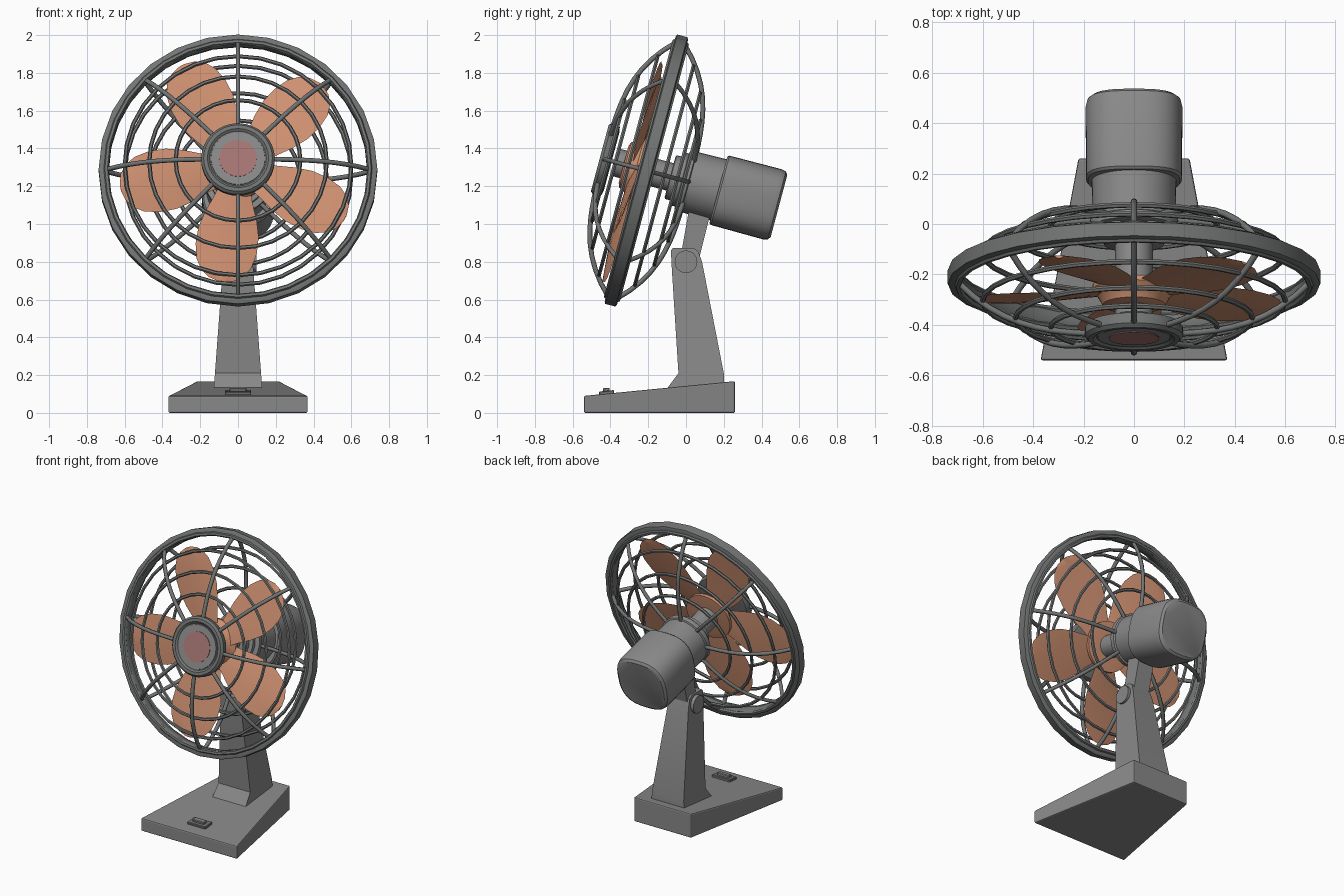
import bpy, bmesh, math
from mathutils import Matrix, Vector

if "Cube" in bpy.data.objects:
    bpy.data.objects.remove(bpy.data.objects["Cube"])


def mat(name, r, g, b):
    m = bpy.data.materials.new(name)
    m.diffuse_color = (r, g, b, 1)
    m.use_nodes = True
    m.node_tree.nodes["Principled BSDF"].inputs["Base Color"].default_value = m.diffuse_color
    return m


BODY = mat("body_grey", 0.25, 0.25, 0.25)
CAGE = mat("cage_grey", 0.17, 0.175, 0.175)
BLADE = mat("blade_copper", 0.62, 0.28, 0.165)
BADGE = mat("badge_red", 0.38, 0.18, 0.175)

# Head frame: origin at the rim centre, local y runs back along the motor axis
HEAD = Matrix.Translation((0, -0.21, 1.283)) @ Matrix.Rotation(math.radians(-15), 4, 'X')


def finish(name, bm, material, matrix=Matrix(), smooth=35):
    bmesh.ops.recalc_face_normals(bm, faces=bm.faces)
    bm.transform(matrix)
    me = bpy.data.meshes.new(name)
    bm.to_mesh(me)
    bm.free()
    me.materials.append(material)
    ob = bpy.data.objects.new(name, me)
    bpy.context.collection.objects.link(ob)
    if smooth:
        bpy.ops.object.select_all(action='DESELECT')
        ob.select_set(True)
        bpy.context.view_layer.objects.active = ob
        bpy.ops.object.shade_smooth_by_angle(angle=math.radians(smooth))
    return ob


def loft(bm, rings, closed=False, caps=True):
    vs = [[bm.verts.new(p) for p in ring] for ring in rings]
    n = len(vs[0])
    pairs = list(zip(vs, vs[1:])) + ([(vs[-1], vs[0])] if closed else [])
    for a, b in pairs:
        for i in range(n):
            j = (i + 1) % n
            bm.faces.new((a[i], a[j], b[j], b[i]))
    if caps and not closed:
        bm.faces.new(vs[0])
        bm.faces.new(vs[-1])


def lathe(name, profile, material, segs=32, closed=False, power=2):
    """Spin (radius, depth) points about the head axis; power > 2 squares the section."""
    def ring(r, y):
        pts = []
        for i in range(segs):
            a = math.tau * i / segs
            c, s = math.cos(a), math.sin(a)
            k = (abs(c) ** power + abs(s) ** power) ** (-1 / power)
            pts.append((r * k * c, y, r * k * s))
        return pts
    bm = bmesh.new()
    loft(bm, [ring(r, y) for r, y in profile], closed)
    return finish(name, bm, material, HEAD)


def tube_ring(name, radius, depth, t, material):
    pts = [(radius + t * math.cos(math.tau * i / 6), depth + t * math.sin(math.tau * i / 6)) for i in range(6)]
    return lathe(name, pts, material, 32, True)


def prism(name, profile, half_width, material, smooth=35):
    """Side profile (y, z) stretched across x; half_width(y, z) gives the taper."""
    bm = bmesh.new()
    loft(bm, [[(s * half_width(y, z), y, z) for y, z in profile] for s in (-1, 1)])
    return finish(name, bm, material, smooth=smooth)


def box(name, size, matrix, material):
    bm = bmesh.new()
    bmesh.ops.create_cube(bm, size=1)
    bm.transform(Matrix.Diagonal((*size, 1)))
    bmesh.ops.bevel(bm, geom=bm.edges[:], offset=0.004, segments=1, affect='EDGES')
    return finish(name, bm, material, matrix, 0)


# Base: wedge narrowing to the back
base = prism("base", [(-0.54, 0), (0.26, 0), (0.26, 0.168), (-0.54, 0.09)],
             lambda y, z: 0.37 - 0.15 * (y + 0.54) / 0.8, BODY, 0)
bev = base.modifiers.new("soft_edges", 'BEVEL')
bev.width, bev.segments = 0.008, 2

# Switch on the sloping top
slope = Matrix.Translation((0, -0.42, 0.102)) @ Matrix.Rotation(math.radians(5.6), 4, 'X')
box("switch_plate", (0.14, 0.08, 0.022), slope @ Matrix.Translation((0, 0, 0.004)), CAGE)
box("switch_rocker", (0.09, 0.035, 0.02), slope @ Matrix.Translation((0, 0, 0.02)), BODY)

# Stand with a flared foot, pivot and neck
prism("stand", [(-0.1, 0.13), (0.2, 0.14), (0.2, 0.21), (0.085, 0.8), (0.065, 0.855), (0.04, 0.872),
                (-0.07, 0.872), (-0.08, 0.86), (-0.075, 0.76), (-0.04, 0.21)],
      lambda y, z: 0.128 - 0.055 * (z - 0.13) / 0.74, BODY, 25)
prism("pivot_bolt", [(0.06 * math.cos(math.tau * i / 20), 0.8 + 0.06 * math.sin(math.tau * i / 20))
                     for i in range(20)], lambda y, z: 0.098, BODY)
prism("neck", [(-0.03, 0.82), (0.07, 0.82), (0.13, 1.06), (0.02, 1.1)], lambda y, z: 0.06, BODY, 0)

# Motor, front housing and shaft
lathe("motor", [(0.182, 0.395), (0.19, 0.405), (0.192, 0.69), (0.186, 0.715), (0.17, 0.727)],
      BODY, 40, power=2.8)
lathe("motor_front", [(0.11, 0.13), (0.12, 0.135), (0.12, 0.165), (0.145, 0.17), (0.145, 0.195),
                      (0.175, 0.2), (0.175, 0.23), (0.165, 0.235), (0.168, 0.4)], BODY)
lathe("shaft", [(0.065, -0.17), (0.075, -0.16), (0.075, 0.14)], BODY, 20)

# Rim around the cage
lathe("rim", [(0.725, -0.034), (0.738, -0.028), (0.738, 0.028), (0.725, 0.034),
              (0.692, 0.034), (0.685, 0.02), (0.685, -0.02), (0.692, -0.034)], CAGE, 28, True)
tube_ring("rim_front_bead", 0.698, -0.032, 0.014, CAGE)
tube_ring("rim_back_bead", 0.698, 0.032, 0.014, CAGE)


# Wire cage: front and back mirror each other
def bulge(r):
    return 0.225 * (1 - (r / 0.71) ** 3.5) + 0.008


for side, tag in ((-1, "front"), (1, "back")):
    for n, r in enumerate((0.33, 0.47, 0.6)):
        tube_ring(f"{tag}_wire_ring_{n + 1}", r, side * (bulge(r) - 0.01), 0.011, CAGE)
    bm = bmesh.new()
    for k in range(8):
        turn = Matrix.Rotation(math.tau * k / 8, 4, 'Y')
        rings = []
        for i in range(10):
            r = 0.14 + 0.56 * i / 9
            c = Vector((r, side * bulge(r), 0))
            d = (Vector((r + 0.01, side * bulge(r + 0.01), 0)) - c).normalized()
            n = Vector((-d.y, d.x, 0))
            rings.append([turn @ (c + 0.013 * (n * math.cos(math.tau * j / 6) +
                          Vector((0, 0, 1)) * math.sin(math.tau * j / 6))) for j in range(6)])
        loft(bm, rings)
    finish(f"{tag}_spokes", bm, CAGE, HEAD, 65)

# Front cap with a red badge
lathe("front_cap", [(0.16, -0.19), (0.185, -0.195), (0.195, -0.21), (0.195, -0.24), (0.182, -0.255),
                    (0.162, -0.255), (0.15, -0.245), (0.145, -0.245)], CAGE)
lathe("cap_plate", [(0.145, -0.24), (0.143, -0.249)], BODY)
lathe("cap_badge", [(0.1, -0.246), (0.1, -0.253)], BADGE, 24)

# Blade hub and five pitched blades
lathe("blade_hub", [(0.1, -0.125), (0.125, -0.115), (0.14, -0.085), (0.165, -0.055), (0.165, -0.035),
                    (0.11, -0.03)], BLADE)
OUTLINE = [(0.1, 0.08), (0.18, 0.105), (0.27, 0.14), (0.36, 0.163), (0.45, 0.165),
           (0.53, 0.148), (0.585, 0.115), (0.618, 0.07), (0.632, 0.02)]
bm = bmesh.new()
for k in range(5):
    turn = Matrix.Rotation(math.radians(98 + 72 * k), 4, 'Y')
    rings = []
    for r, w in OUTLINE:
        tilt = math.radians(12 - 9 * r)
        cs = [(-w, 0), (-w / 2, -0.006), (0, -0.008), (w / 2, -0.006), (w, 0),
              (w / 2, 0.004), (0, 0.003), (-w / 2, 0.004)]
        rings.append([turn @ Vector((r, -0.065 + t + z * math.sin(tilt), z * math.cos(tilt))) for z, t in cs])
    loft(bm, rings)
finish("blades", bm, BLADE, HEAD, 40)
